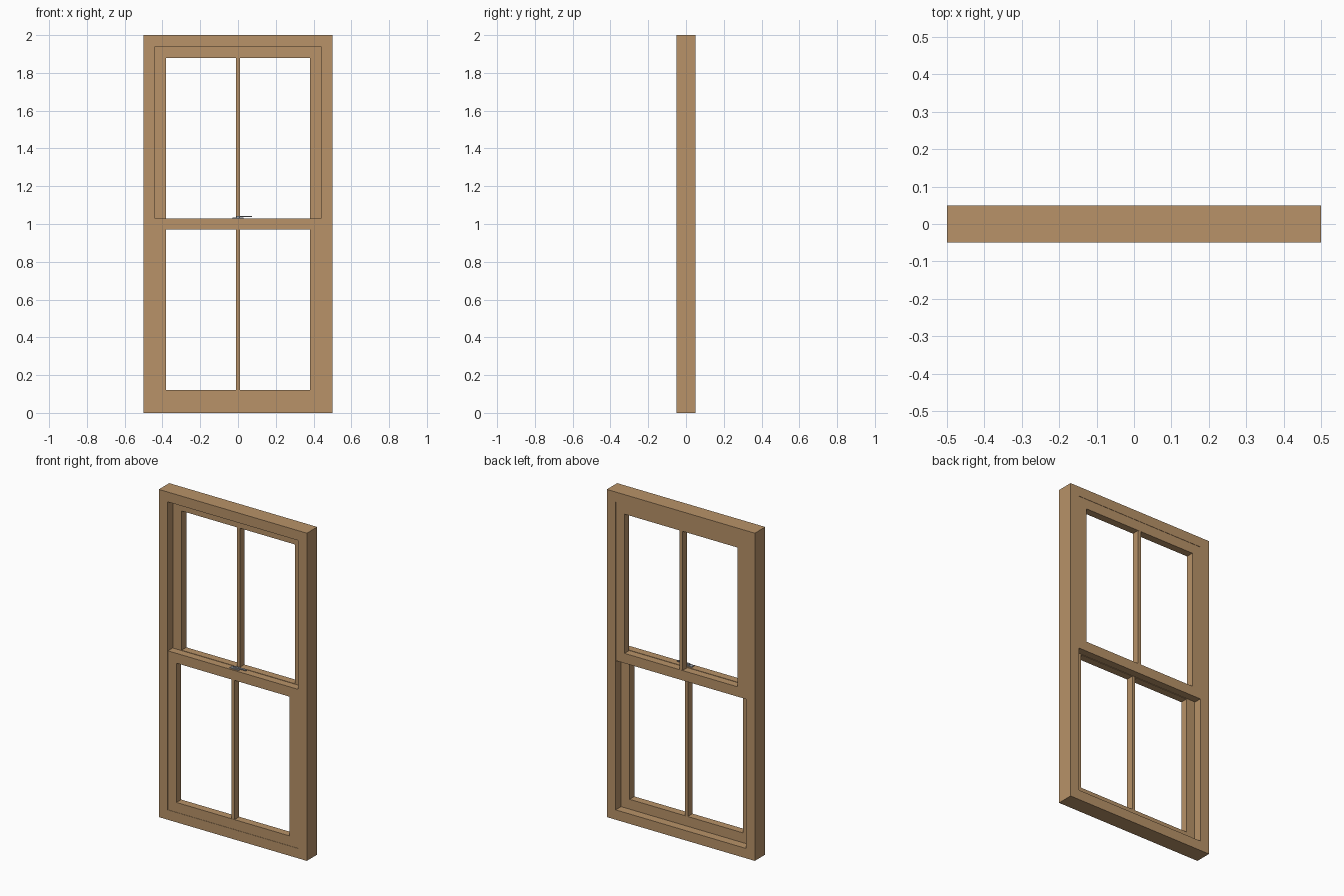
import bpy, bmesh
from mathutils import Vector

if "Cube" in bpy.data.objects:
    bpy.data.objects.remove(bpy.data.objects["Cube"])

def material(name, rgb):
    m = bpy.data.materials.new(name)
    m.diffuse_color = (*rgb, 1)
    m.use_nodes = True
    m.node_tree.nodes["Principled BSDF"].inputs["Base Color"].default_value = m.diffuse_color
    return m

WOOD = material("wood", (0.48, 0.29, 0.14))
METAL = material("grey_metal", (0.35, 0.37, 0.40))

def finish(name, bm, mat):
    bmesh.ops.recalc_face_normals(bm, faces=bm.faces)
    me = bpy.data.meshes.new(name)
    bm.to_mesh(me)
    bm.free()
    me.materials.append(mat)
    ob = bpy.data.objects.new(name, me)
    bpy.context.collection.objects.link(ob)
    return ob

def box(name, lo, hi, mat):
    bm = bmesh.new()
    bmesh.ops.create_cube(bm, size=1)
    lo, hi = Vector(lo), Vector(hi)
    for v in bm.verts:
        v.co = Vector(a + (b - a) * (c + 0.5) for a, b, c in zip(lo, hi, v.co))
    return finish(name, bm, mat)

def ring(name, outer, inner, y0, y1, mat):
    """Rectangular frame; outer and inner are (half width, bottom, top)."""
    bm = bmesh.new()
    loops = []
    for (w, b, t), y in ((outer, y0), (inner, y0), (inner, y1), (outer, y1)):
        loops.append([bm.verts.new((x, y, z)) for x, z in ((-w, b), (w, b), (w, t), (-w, t))])
    for i in range(4):
        p, q = loops[i], loops[(i + 1) % 4]
        for j in range(4):
            k = (j + 1) % 4
            bm.faces.new((p[j], p[k], q[k], q[j]))
    return finish(name, bm, mat)

# Outer frame
ring("outer_frame", (0.5, 0, 2), (0.44, 0.06, 1.94), -0.05, 0.05, WOOD)

# Sliding sashes, each with a central glazing bar
for name, z0, z1, y0, y1 in (("lower", 0.06, 1.03, -0.048, -0.002),
                             ("upper", 0.97, 1.94, 0.002, 0.048)):
    ring(name + "_sash", (0.44, z0, z1), (0.382, z0 + 0.06, z1 - 0.06), y0, y1, WOOD)
    box(name + "_glazing_bar", (-0.01, y0 + 0.001, z0 + 0.06), (0.01, y1 - 0.001, z1 - 0.06), WOOD)

# Latch on the meeting rail
box("latch_base", (-0.03, -0.037, 1.03), (0.03, -0.013, 1.035), METAL)
box("latch_pivot", (-0.008, -0.033, 1.035), (0.008, -0.017, 1.04), METAL)
box("latch_lever", (-0.008, -0.031, 1.037), (0.075, -0.019, 1.043), METAL)
